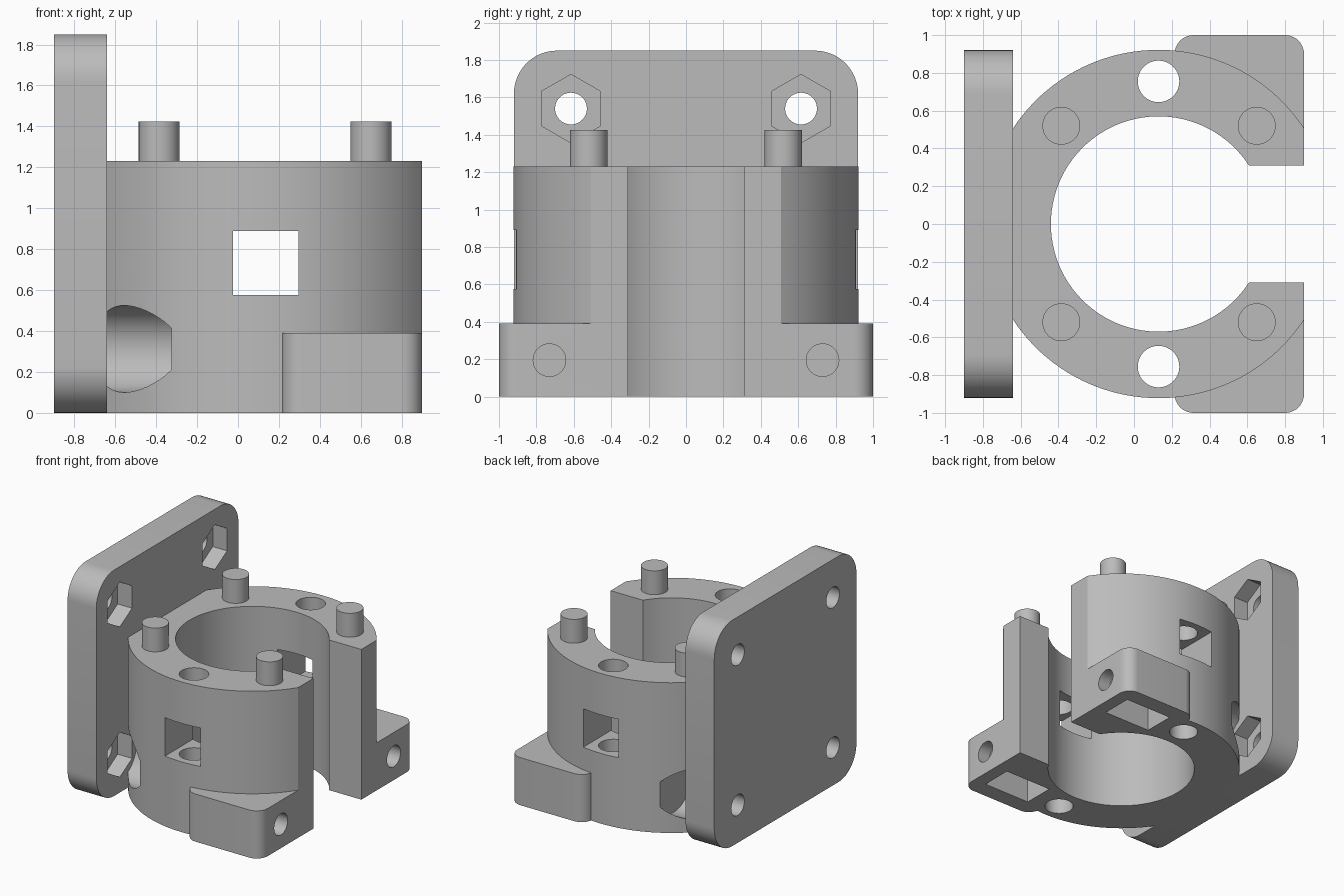
import bpy, bmesh, math

cube = bpy.data.objects.get("Cube")
if cube:
    bpy.data.objects.remove(cube, do_unlink=True)

GREY = (0.5, 0.5, 0.5, 1)
mat = bpy.data.materials.new("plain_grey")
mat.use_nodes = True
mat.diffuse_color = GREY
mat.node_tree.nodes["Principled BSDF"].inputs["Base Color"].default_value = GREY

CX, R_OUT, R_IN = 0.13, 0.922, 0.57      # collar centre and radii
X_BACK, X_FRONT, SLOT = -0.64, 0.9, 0.31
HEIGHT = 1.23


def arc(cx, cy, r, a0, a1, n):
    return [(cx + r * math.cos(a0 + (a1 - a0) * i / n),
             cy + r * math.sin(a0 + (a1 - a0) * i / n)) for i in range(n + 1)]


def circle(cx, cy, r, n=48, start=0.0):
    return arc(cx, cy, r, start, start + math.tau, n)[:-1]


def rect(u0, u1, v0, v1):
    return [(u0, v0), (u1, v0), (u1, v1), (u0, v1)]


def prism(name, outline, lo, hi, axis="z"):
    """Extrude a 2D outline along an axis."""
    place = {"z": lambda u, v, w: (u, v, w),
             "x": lambda u, v, w: (w, u, v),
             "y": lambda u, v, w: (u, w, v)}[axis]
    bm = bmesh.new()
    face = bm.faces.new([bm.verts.new(place(u, v, lo)) for u, v in outline])
    out = bmesh.ops.extrude_face_region(bm, geom=[face])
    shift = [b - a for a, b in zip(place(0, 0, lo), place(0, 0, hi))]
    bmesh.ops.translate(bm, vec=shift,
                        verts=[g for g in out["geom"] if isinstance(g, bmesh.types.BMVert)])
    bmesh.ops.recalc_face_normals(bm, faces=bm.faces)
    mesh = bpy.data.meshes.new(name)
    bm.to_mesh(mesh)
    bm.free()
    mesh.materials.append(mat)
    obj = bpy.data.objects.new(name, mesh)
    bpy.context.collection.objects.link(obj)
    return obj


def combine(target, tool, operation="DIFFERENCE"):
    """Apply a boolean and remove the tool object."""
    tool.hide_render = True
    mod = target.modifiers.new("bool", "BOOLEAN")
    mod.operation, mod.solver, mod.object = operation, "EXACT", tool
    bpy.context.view_layer.objects.active = target
    bpy.ops.object.modifier_apply(modifier=mod.name)
    bpy.data.objects.remove(tool, do_unlink=True)


def finish(obj):
    bpy.ops.object.select_all(action="DESELECT")
    obj.select_set(True)
    bpy.context.view_layer.objects.active = obj
    bpy.ops.object.shade_smooth_by_angle(angle=math.radians(30))


# Open collar: C-shaped profile trimmed flat at both ends
a_front = math.acos((X_FRONT - CX) / R_OUT)
a_back = math.acos((X_BACK - CX) / R_OUT)
a_slot = math.asin(SLOT / R_IN)
profile = [(X_FRONT, SLOT)]
profile += arc(CX, 0, R_OUT, a_front, a_back, 40)
profile += arc(CX, 0, R_OUT, -a_back, -a_front, 40)
profile += [(X_FRONT, -SLOT)]
profile += arc(CX, 0, R_IN, math.tau - a_slot, a_slot, 80)
collar = prism("collar", profile, 0, HEIGHT)

# Clamp ears with rounded outer corners
for s in (1, -1):
    r = 0.1
    ear = [(X_FRONT, 0.45)]
    ear += arc(X_FRONT - r, 1 - r, r, 0, math.pi / 2, 10)
    ear += arc(0.215 + r, 1 - r, r, math.pi / 2, math.pi, 10)
    ear += [(0.215, 0.65)]
    combine(collar, prism("ear", [(x, s * y) for x, y in ear], 0, 0.39), "UNION")

# Side windows, bolt holes, ear pockets and screw-head clearances
for s in (1, -1):
    lo, hi = sorted((s * 0.45, s * 1.1))
    combine(collar, prism("window", rect(-0.025, 0.295, 0.575, 0.89), lo, hi, "y"))
    combine(collar, prism("bolt_hole", circle(CX, s * 0.755, 0.11), -0.1, 1.4))
    lo, hi = sorted((s * 0.6, s * 0.86))
    combine(collar, prism("ear_pocket", rect(0.36, 0.79, lo, hi), -0.1, 0.32))
    combine(collar, prism("ear_hole", circle(s * 0.73, 0.195, 0.087), 0.7, 1.0, "x"))
    combine(collar, prism("clearance", circle(s * 0.615, 0.3125, 0.2125), -0.8, -0.325, "x"))
finish(collar)

# Mounting plate with rounded corners
w, top, r = 0.92, 1.85, 0.23
outline = []
for i, (y, z) in enumerate([(w - r, top - r), (r - w, top - r), (r - w, r), (w - r, r)]):
    outline += arc(y, z, r, i * math.pi / 2, (i + 1) * math.pi / 2, 12)
plate = prism("mounting_plate", outline, -0.9, X_BACK, "x")

# Screw holes with hexagonal nut traps
for y in (-0.615, 0.615):
    for z in (0.31, 1.54):
        combine(plate, prism("screw_hole", circle(y, z, 0.085), -1, -0.5, "x"))
        combine(plate, prism("nut_trap", circle(y, z, 0.183, 6, math.pi / 2), -0.77, -0.5, "x"))
finish(plate)

# Locating pegs
for x, end in ((-0.385, "back"), (0.65, "front")):
    for y, side in ((0.52, "left"), (-0.52, "right")):
        finish(prism(f"peg_{end}_{side}", circle(x, y, 0.1), HEIGHT - 0.01, 1.425))
